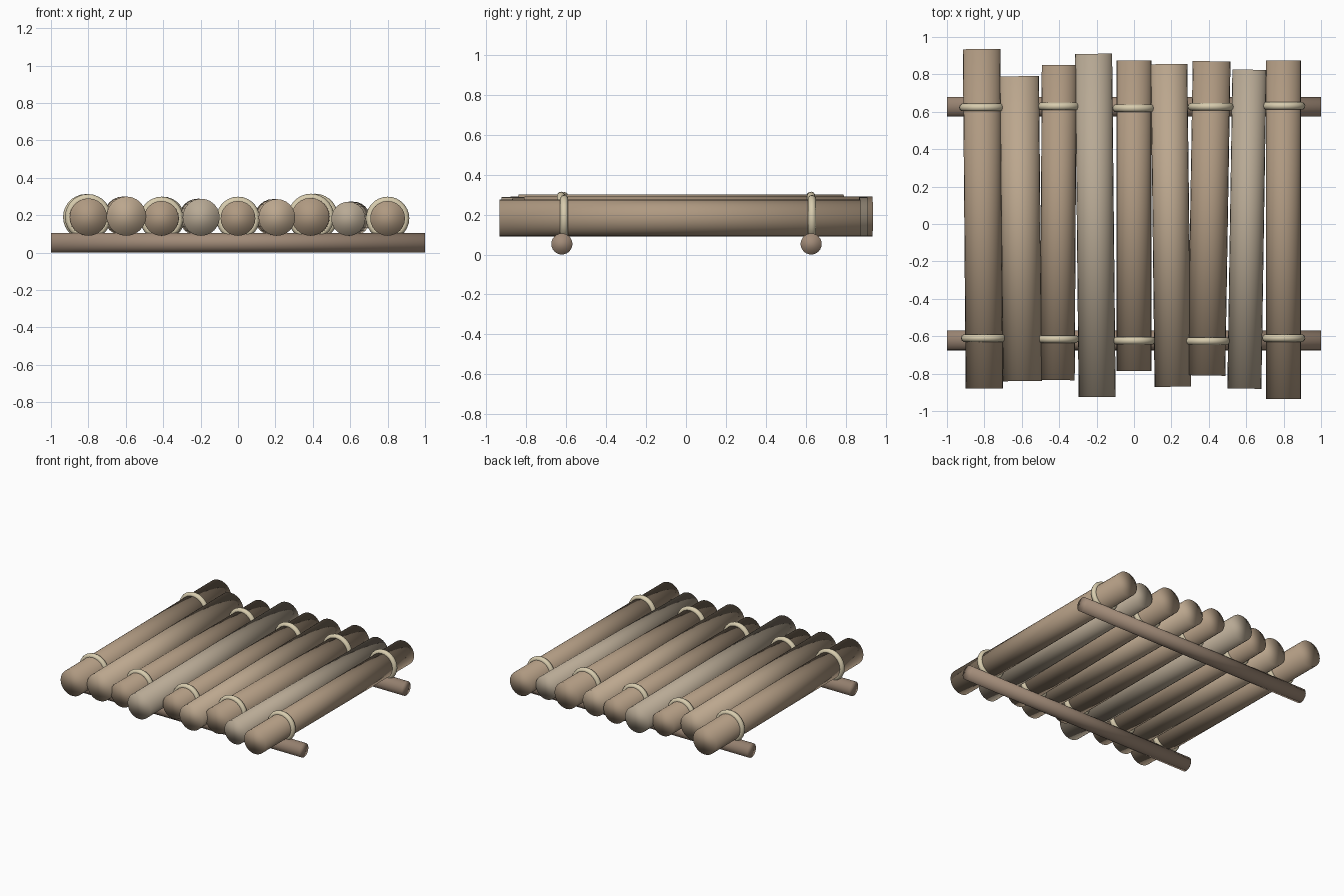
import bpy
from math import pi
from mathutils import Vector

if "Cube" in bpy.data.objects:
    bpy.data.objects.remove(bpy.data.objects["Cube"])


def material(name, rgb):
    m = bpy.data.materials.new(name)
    m.diffuse_color = (*rgb, 1)
    m.use_nodes = True
    m.node_tree.nodes["Principled BSDF"].inputs["Base Color"].default_value = m.diffuse_color
    return m


wood = [material("wood_mid", (0.43, 0.32, 0.22)),
        material("wood_light", (0.50, 0.385, 0.27)),
        material("wood_grey", (0.48, 0.40, 0.30))]
pole_wood = material("wood_dark", (0.36, 0.26, 0.19))
rope = material("rope", (0.68, 0.60, 0.42))


def finish(name, mat):
    ob = bpy.context.object
    ob.name = name
    ob.data.materials.append(mat)
    bpy.ops.object.shade_smooth()
    return ob


def rod(name, a, b, r, mat):
    a, b = Vector(a), Vector(b)
    d = b - a
    bpy.ops.mesh.primitive_cylinder_add(
        vertices=24, radius=r, depth=d.length, location=(a + b) / 2,
        rotation=d.to_track_quat('Z', 'Y').to_euler())
    return finish(name, mat)


# cross poles lying on the ground
for side, y in (("front", -0.622), ("back", 0.627)):
    rod(f"{side}_cross_pole", (-1, y, 0.053), (1, y, 0.053), 0.053, pole_wood)

# deck logs: front x, front y, back x, back y, radius, wood
logs = [(-0.80, -0.88, -0.815, 0.935, 0.100, 0),
        (-0.597, -0.84, -0.613, 0.79, 0.105, 1),
        (-0.41, -0.835, -0.40, 0.85, 0.093, 0),
        (-0.197, -0.925, -0.216, 0.91, 0.099, 2),
        (0.00, -0.785, 0.00, 0.875, 0.093, 0),
        (0.208, -0.87, 0.187, 0.855, 0.098, 1),
        (0.387, -0.81, 0.415, 0.87, 0.101, 0),
        (0.59, -0.88, 0.617, 0.825, 0.091, 2),
        (0.80, -0.935, 0.80, 0.875, 0.093, 0)]
rope_y = {0: (-0.61, 0.623), 2: (-0.615, 0.629), 4: (-0.624, 0.619),
          6: (-0.626, 0.627), 8: (-0.61, 0.631)}

for i, (xf, yf, xb, yb, r, w) in enumerate(logs):
    z = 0.09 + r
    rod(f"deck_log_{i + 1}", (xf, yf, z), (xb, yb, z), r, wood[w])
    # rope rings lash every other log to the poles
    for side, y in zip(("front", "back"), rope_y.get(i, ())):
        x = xf + (xb - xf) * (y - yf) / (yb - yf)
        bpy.ops.mesh.primitive_torus_add(
            major_segments=28, minor_segments=10,
            major_radius=r + 0.002, minor_radius=0.021,
            location=(x, y, z), rotation=(pi / 2, 0, 0))
        finish(f"{side}_rope_lashing_{i + 1}", rope)
